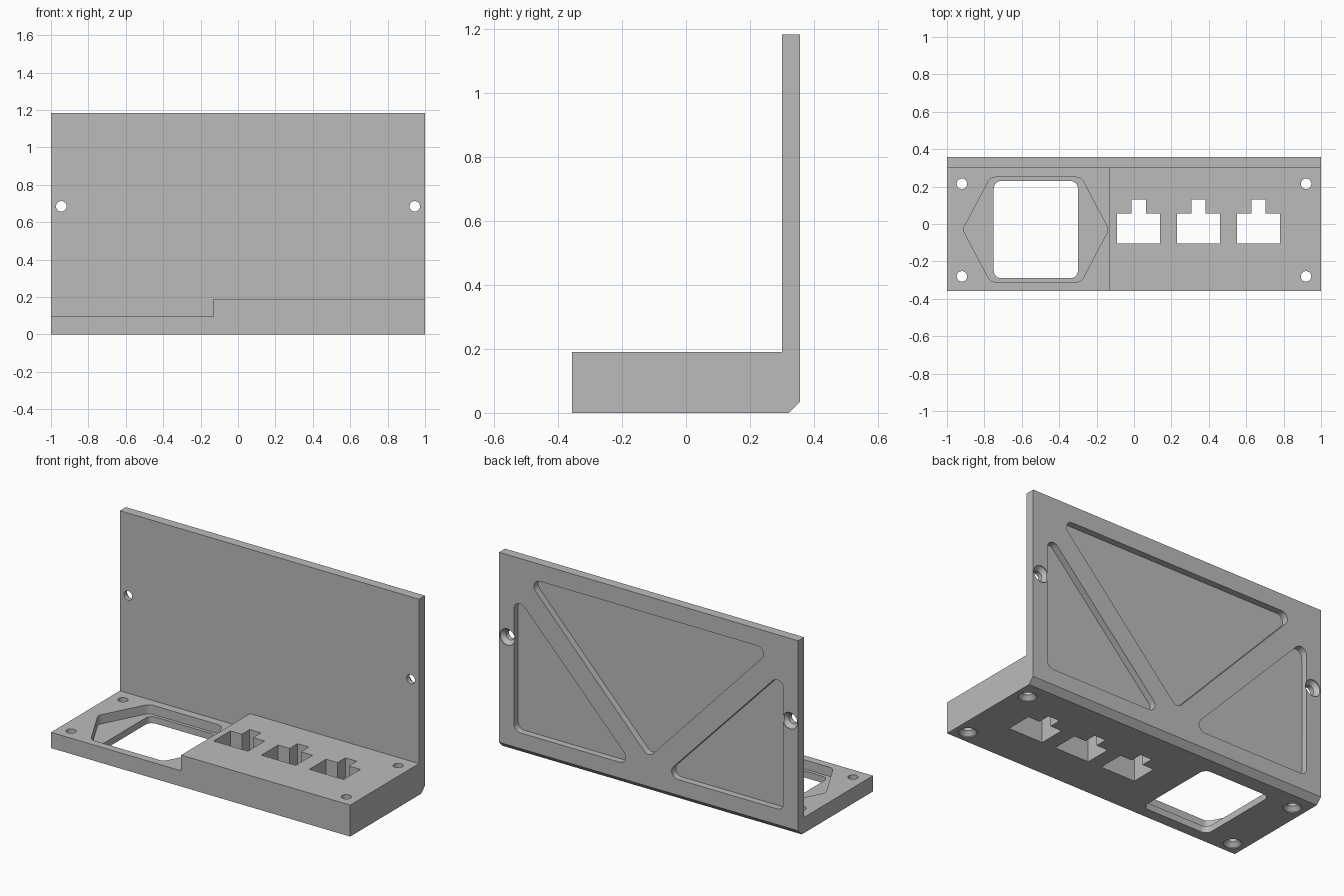
import bpy, bmesh
from math import atan2, cos, sin, tan, pi
from mathutils import Vector

cube = bpy.data.objects.get("Cube")
if cube:
    bpy.data.objects.remove(cube, do_unlink=True)

grey = bpy.data.materials.new("plain grey")
grey.use_nodes = True
grey.diffuse_color = (0.5, 0.5, 0.5, 1)
grey.node_tree.nodes["Principled BSDF"].inputs["Base Color"].default_value = (0.5, 0.5, 0.5, 1)

PLACE = {
    "x": lambda a, b, t: (t, a, b),
    "y": lambda a, b, t: (a, t, b),
    "z": lambda a, b, t: (a, b, t),
}


def rounded(points, r, steps=6):
    """Replace every corner of a polygon with an arc."""
    out = []
    pts = [Vector(p) for p in points]
    for i, p in enumerate(pts):
        u = (pts[i - 1] - p).normalized()
        v = (pts[(i + 1) % len(pts)] - p).normalized()
        half = u.angle(v) / 2
        c = p + (u + v).normalized() * r / sin(half)
        s, e = p + u * r / tan(half) - c, p + v * r / tan(half) - c
        a = atan2(s.y, s.x)
        d = (atan2(e.y, e.x) - a + pi) % (2 * pi) - pi
        for k in range(steps + 1):
            w = a + d * k / steps
            out.append((c.x + r * cos(w), c.y + r * sin(w)))
    return out


def circle(a, b, r, n=32):
    return [(a + r * cos(2 * pi * k / n), b + r * sin(2 * pi * k / n)) for k in range(n)]


def rect(a0, a1, b0, b1):
    return [(a0, b0), (a1, b0), (a1, b1), (a0, b1)]


def loft(name, axis, sections):
    """Solid through equal-sized outlines, each given as (outline, position on axis)."""
    bm = bmesh.new()
    rings = [[bm.verts.new(PLACE[axis](a, b, t)) for a, b in pts] for pts, t in sections]
    n = len(rings[0])
    for lo, hi in zip(rings, rings[1:]):
        for i in range(n):
            j = (i + 1) % n
            bm.faces.new((lo[i], lo[j], hi[j], hi[i]))
    bm.faces.new(rings[0])
    bm.faces.new(rings[-1])
    bmesh.ops.recalc_face_normals(bm, faces=bm.faces[:])
    mesh = bpy.data.meshes.new(name)
    bm.to_mesh(mesh)
    bm.free()
    mesh.materials.append(grey)
    ob = bpy.data.objects.new(name, mesh)
    bpy.context.collection.objects.link(ob)
    return ob


def prism(name, axis, pts, lo, hi):
    return loft(name, axis, [(pts, lo), (pts, hi)])


def screw_hole(name, axis, a, b, face, inward, length):
    """Through hole with a countersink on the given face."""
    wide, narrow = circle(a, b, 0.05), circle(a, b, 0.028)
    return loft(name, axis, [(wide, face - inward * 0.02), (wide, face + inward * 0.005),
                             (narrow, face + inward * 0.028), (narrow, face + inward * length)])


# L-shaped bracket with a chamfered lower back edge
BACK, FRONT, WALL = 0.357, -0.357, 0.3
bracket = prism("bracket", "x", [(FRONT, 0), (0.322, 0), (BACK, 0.035), (BACK, 1.183),
                                 (WALL, 1.183), (WALL, 0.19), (FRONT, 0.19)], -1, 1)

# Lower half of the shelf
cutters = [prism("shelf_step", "x", rect(-0.6, WALL, 0.095, 0.5), -1.2, -0.13)]

# Socket opening with a hexagonal flange recess
cutters.append(prism("flange_recess", "z", rounded(
    [(-0.915, -0.03), (-0.767, -0.31), (-0.283, -0.31),
     (-0.135, -0.03), (-0.283, 0.25), (-0.767, 0.25)], 0.04), 0.04, 0.3))
cutters.append(prism("socket_opening", "z",
                     rounded(rect(-0.75, -0.3, -0.29, 0.23), 0.04), -0.1, 0.3))

# Three jack openings, each with a latch notch
for k in range(3):
    c = 0.025 + 0.32 * k
    cutters.append(prism("jack_opening", "z", [
        (c - 0.115, -0.105), (c + 0.115, -0.105), (c + 0.115, 0.055), (c + 0.038, 0.055),
        (c + 0.038, 0.13), (c - 0.038, 0.13), (c - 0.038, 0.055), (c - 0.115, 0.055)], -0.1, 0.3))

# Triangular weight-saving pockets in the back
FLOOR = BACK - 0.04
cutters.append(prism("middle_pocket", "y", rounded(
    [(-0.82, 1.08), (0.82, 1.08), (0, 0.21)], 0.04), FLOOR, 0.5))
for side in (-1, 1):
    cutters.append(prism("side_pocket", "y", rounded(
        [(side * 0.9, 0.13), (side * 0.9, 0.97), (side * 0.1, 0.13)], 0.04), FLOOR, 0.5))

    # Screw holes through the wall and the shelf
    cutters.append(screw_hole("wall_hole", "y", side * 0.945, 0.685, BACK, -1, 0.2))
    for y in (-0.28, 0.215):
        cutters.append(screw_hole("shelf_hole", "z", side * 0.92, y, 0, 1, 0.3))

# Cut everything out of the bracket
bpy.ops.object.select_all(action="DESELECT")
bpy.context.view_layer.objects.active = bracket
bracket.select_set(True)
for cutter in cutters:
    mod = bracket.modifiers.new(cutter.name, "BOOLEAN")
    mod.operation = "DIFFERENCE"
    mod.solver = "EXACT"
    mod.object = cutter
    bpy.ops.object.modifier_apply(modifier=mod.name)
    bpy.data.objects.remove(cutter, do_unlink=True)

bpy.ops.object.shade_smooth_by_angle(angle=pi / 6)
